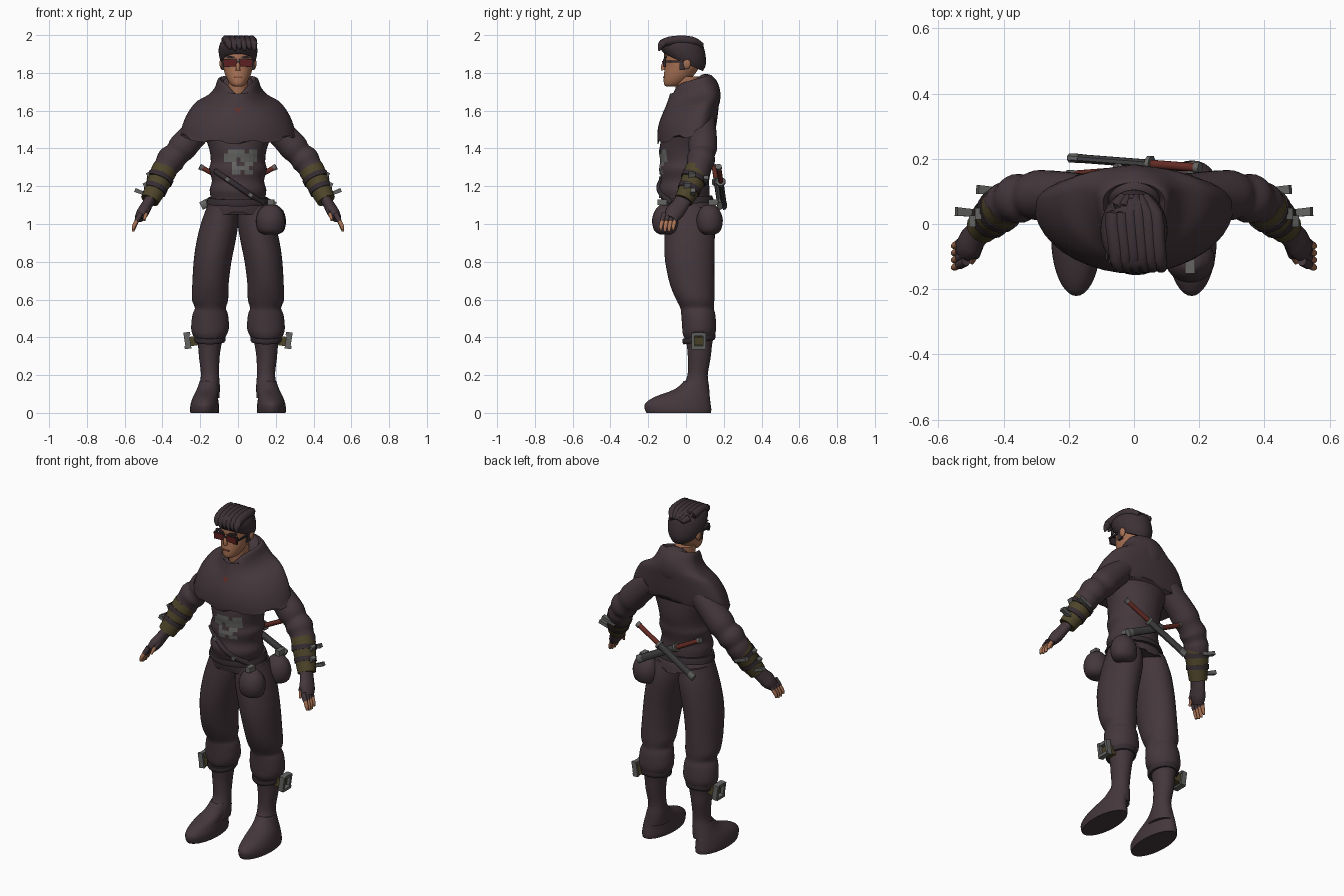
import bpy, bmesh, math
from mathutils import Vector, Matrix

cube = bpy.data.objects.get("Cube")
if cube:
    bpy.data.objects.remove(cube, do_unlink=True)


def material(name, r, g, b):
    m = bpy.data.materials.new(name)
    m.use_nodes = True
    m.diffuse_color = (r, g, b, 1)
    m.node_tree.nodes["Principled BSDF"].inputs["Base Color"].default_value = (r, g, b, 1)
    return m


cloth = material("dark plum cloth", .058, .038, .045)
hair = material("dark hair", .046, .031, .037)
leather = material("dark leather", .035, .025, .03)
skin_tone = material("skin", .40, .17, .09)
lens = material("red lens", .11, .014, .014)
red = material("red grip", .13, .025, .018)
olive = material("olive leather", .075, .058, .022)
metal = material("grey metal", .13, .13, .125)
steel = material("dark steel", .055, .055, .056)
lip = material("lip", .24, .08, .055)


def finish(name, bm, mat, smooth=True):
    bmesh.ops.recalc_face_normals(bm, faces=bm.faces)
    mesh = bpy.data.meshes.new(name)
    bm.to_mesh(mesh)
    bm.free()
    mesh.materials.append(mat)
    if smooth:
        for p in mesh.polygons:
            p.use_smooth = True
        mesh.set_sharp_from_angle(angle=math.radians(50))
    ob = bpy.data.objects.new(name, mesh)
    bpy.context.collection.objects.link(ob)
    return ob


def spline(rows, steps):
    """Smoothly interpolate between rows of numbers."""
    out = []
    for i in range(len(rows) - 1):
        quad = [rows[max(i - 1, 0)], rows[i], rows[i + 1], rows[min(i + 2, len(rows) - 1)]]
        for s in range(steps):
            t = s / steps
            out.append([b + .5 * t * (c - a + t * (2*a - 5*b + 4*c - d + t * (3*b - a - 3*c + d)))
                        for a, b, c, d in zip(*quad)])
    return out + [list(rows[-1])]


def bridge(name, loops, mat):
    bm = bmesh.new()
    rows = [[bm.verts.new(p) for p in loop] for loop in loops]
    n = len(rows[0])
    for low, high in zip(rows, rows[1:]):
        for i in range(n):
            j = (i + 1) % n
            bm.faces.new((low[i], low[j], high[j], high[i]))
    bm.faces.new(rows[0][::-1])
    bm.faces.new(rows[-1])
    return finish(name, bm, mat)


def loft(name, rings, mat, tilt=(0, 0), bias=.5, shape=None, n=40, steps=3, side=1):
    """Stack level rings given as height, centre x, half width, front y, back y."""
    rows = spline(rings, steps)
    loops = []
    for k, (z, cx, rx, front, back) in enumerate(rows):
        f = k / (len(rows) - 1)
        slope = tilt[0] + (tilt[1] - tilt[0]) * f
        mid = front + (back - front) * bias
        loop = []
        for i in range(n):
            a = math.tau * i / n
            s = math.sin(a)
            dy = s * (back - mid if s > 0 else mid - front)
            dz = shape(f, a) if shape else 0
            loop.append((side * (cx + rx * math.cos(a)), mid + dy, z + slope * dy + dz))
        loops.append(loop)
    return bridge(name, loops, mat)


def tube(name, points, mat, side=1, n=14, flat=1, steps=3):
    """Sweep a round section along points given as x, y, z, radius."""
    rows = spline(points, steps)
    pos = [Vector((side * r[0], r[1], r[2])) for r in rows]
    loops = []
    for k, p in enumerate(pos):
        d = (pos[min(k + 1, len(pos) - 1)] - pos[max(k - 1, 0)]).normalized()
        u = d.cross(Vector((0, 1, 0)) if abs(d.y) < .9 else Vector((1, 0, 0))).normalized()
        v = d.cross(u)
        loops.append([p + rows[k][3] * (flat * math.cos(a) * u + math.sin(a) * v)
                      for a in (math.tau * (i + .5) / n for i in range(n))])
    return bridge(name, loops, mat)


def box(name, loc, size, mat, turn=0, axis="Y"):
    bm = bmesh.new()
    bmesh.ops.create_cube(bm, size=1, matrix=Matrix.Translation(loc)
                          @ Matrix.Rotation(turn, 4, axis) @ Matrix.Diagonal((*size, 1)))
    return finish(name, bm, mat, False)


def ball(name, loc, size, mat):
    bm = bmesh.new()
    bmesh.ops.create_uvsphere(bm, u_segments=20, v_segments=12, radius=1,
                              matrix=Matrix.Translation(loc) @ Matrix.Diagonal((*size, 1)))
    return finish(name, bm, mat)


# Tunic with soft folds and a ragged hem
torso = loft("tunic", [
    (1.05, 0, .175, -.12, .15), (1.10, 0, .163, -.13, .14), (1.13, 0, .145, -.13, .125),
    (1.18, 0, .15, -.145, .125), (1.23, 0, .138, -.133, .122), (1.29, 0, .153, -.14, .135),
    (1.33, 0, .144, -.133, .138), (1.40, 0, .153, -.14, .15), (1.5, 0, .19, -.12, .15)],
    cloth, shape=lambda f, a: .015 * (math.sin(7 * a) > 0) * (f == 0))
loft("belt", [(1.105, 0, .168, -.14, .148), (1.12, 0, .165, -.142, .145),
              (1.14, 0, .157, -.14, .138)], leather, tilt=(.08, .08))


# Shoulder cape with collar and lowered hood
def cape_edge(f, a):
    if f == 0:
        return .022 * (math.sin(9 * a + .6) > .2)
    return -.05 * max(0, -math.sin(a)) ** 9 if f > .7 else 0


cape = loft("hooded_cape", [
    (1.47, 0, .307, -.15, .155), (1.53, 0, .292, -.152, .165), (1.59, 0, .265, -.142, .172),
    (1.645, 0, .222, -.12, .178), (1.68, 0, .16, -.105, .178), (1.72, 0, .124, -.09, .168),
    (1.765, 0, .107, -.075, .14), (1.765, 0, .088, -.06, .12), (1.68, 0, .065, -.04, .09)],
    cloth, tilt=(.22, .3), bias=.7, shape=cape_edge)
ball("hood_fold", (0, .105, 1.68), (.115, .078, .115), cloth)


def on_front(ob, x, z, lift=.004):
    hit, loc, _, _ = ob.ray_cast(Vector((x, -1, z)), Vector((0, 1, 0)))
    return loc - Vector((0, lift, 0)) if hit else Vector((x, -.13, z))


bpy.context.view_layer.update()

# Grey patchwork laid on the chest, and a red clasp
bm = bmesh.new()
cell = .022
rows = (".####.##", "########", "###.####", "..#..##.", "..####..", "..##.##.")
for r, row in enumerate(rows):
    for c, mark in enumerate(row):
        if mark == "#":
            x, z = -.075 + c * cell, 1.395 - r * cell
            bm.faces.new([bm.verts.new(on_front(torso, x + i * cell, z - j * cell))
                          for i, j in ((0, 0), (0, 1), (1, 1), (1, 0))])
finish("chest_patches", bm, metal, False)
bm = bmesh.new()
bm.faces.new([bm.verts.new(on_front(cape, x, z))
              for x, z in ((-.022, 1.62), (0, 1.585), (.022, 1.62), (0, 1.61))])
finish("cape_clasp", bm, red, False)

# Diagonal sash with studs
sash = [(*on_front(torso, -.12 + .25 * t, 1.28 - .17 * t, 0), .016) for t in (0, .25, .5, .75, 1)]
tube("sash", sash, leather, n=8)
for x, y, z, _ in sash[1::2]:
    box("sash_stud", (x, y - .015, z), (.022, .012, .022), metal, .6)

# Belt pouches
for label, y, x in (("front", -.11, .172), ("rear", .125, .178)):
    loft(label + "_pouch", [
        (.945, x, .035, y - .03, y + .03), (.965, x, .066, y - .058, y + .058),
        (1.02, x, .076, y - .07, y + .07), (1.07, x, .062, y - .055, y + .055),
        (1.10, x, .03, y - .03, y + .03)], cloth, n=24)
    box(label + "_pouch_clip", (x, y * 1.15, 1.115), (.03, .05, .03), metal)

# Head, neck and face
loft("neck", [(1.6, 0, .06, -.03, .09), (1.68, 0, .052, -.05, .07), (1.78, 0, .055, -.06, .07)], skin_tone)
loft("head", [
    (1.728, 0, .022, -.105, -.05), (1.742, 0, .042, -.117, -.01), (1.785, 0, .066, -.117, .04),
    (1.84, 0, .08, -.112, .075), (1.89, 0, .084, -.116, .085), (1.94, 0, .078, -.105, .08),
    (1.975, 0, .045, -.06, .04)], skin_tone)
tube("nose", [(0, -.108, 1.87, .008), (0, -.122, 1.835, .011), (0, -.118, 1.815, .013)], skin_tone, n=8)
box("mouth", (0, -.116, 1.778), (.042, .009, .008), lip)
for side, tag in ((1, "left_"), (-1, "right_")):
    ball(tag + "ear", (side * .086, .005, 1.85), (.012, .02, .03), skin_tone)
    box(tag + "brow", (side * .042, -.11, 1.885), (.05, .014, .009), hair, side * -.12)
    box(tag + "lens", (side * .041, -.116, 1.853), (.064, .012, .034), lens, side * .06)
    box(tag + "lens_rim", (side * .041, -.113, 1.854), (.072, .012, .042), leather, side * .06)
    box(tag + "glasses_arm", (side * .085, -.055, 1.86), (.006, .11, .01), leather)
    box(tag + "sideburn", (side * .081, -.02, 1.845), (.012, .03, .06), hair)
box("glasses_bridge", (0, -.121, 1.86), (.025, .01, .008), leather)

# Hair cap and swept locks
loft("hair_cap", [
    (1.855, 0, .086, -.115, .09), (1.885, 0, .099, -.133, .105), (1.93, 0, .102, -.143, .102),
    (1.97, 0, .086, -.118, .085), (1.985, 0, .05, -.07, .05)], hair, tilt=(-.45, 0))
for i in range(6):
    x = -.065 + .026 * i
    tube("hair_lock", [(x * .5, .085, 1.945, .014), (x, .03, 1.97, .024),
                       (x + .008, -.06, 1.973, .025), (x + .016, -.125, 1.955, .022),
                       (x + .024, -.143, 1.925 - .008 * (i % 2), .005)], hair, n=8)

for side, tag in ((1, "left_"), (-1, "right_")):
    # Baggy trousers gathered below the knee
    loft(tag + "trouser", [
        (1.09, .085, .08, -.1, .13), (1.0, .098, .099, -.11, .15), (.9, .118, .103, -.115, .152),
        (.8, .135, .1, -.11, .15), (.68, .146, .096, -.085, .15), (.6, .148, .096, -.052, .15),
        (.555, .146, .082, -.03, .147), (.52, .147, .094, -.025, .155), (.45, .148, .1, -.02, .16),
        (.41, .15, .088, -.015, .152), (.375, .15, .062, .005, .14)], cloth, side=side)
    # Boots
    loft(tag + "boot_shaft", [
        (.4, .15, .07, -.005, .145), (.36, .15, .062, .004, .138), (.29, .152, .054, .01, .13),
        (.2, .148, .048, .008, .115), (.14, .152, .056, -.02, .122), (.08, .158, .06, -.05, .125)],
        cloth, side=side)
    loft(tag + "foot", [
        (0, .177, .075, -.21, .132), (.02, .177, .077, -.218, .134), (.05, .176, .074, -.216, .13),
        (.085, .172, .066, -.165, .126), (.125, .16, .058, -.06, .122), (.17, .152, .05, -.01, .115)],
        cloth, side=side)
    loft(tag + "knee_strap", [(.375, .15, .078, -.012, .15), (.385, .15, .084, -.018, .155),
                              (.405, .15, .084, -.018, .155)], leather, side=side, tilt=(.15, .15))
    # Buckle on the outer calf
    box(tag + "buckle_block", (side * .238, .068, .38), (.05, .055, .05), olive, side * .15)
    for k in (-1, 1):
        box(tag + "buckle_post", (side * .268, .068 + k * .031, .383), (.03, .016, .088), metal, side * .15)
        box(tag + "buckle_bar", (side * .268, .068, .383 + k * .035), (.03, .07, .018), metal, side * .15)

    # Sleeve with folds
    tube(tag + "sleeve", [
        (.16, .085, 1.545, .07), (.25, .09, 1.455, .074), (.295, .088, 1.405, .077),
        (.325, .085, 1.37, .068), (.355, .078, 1.34, .076), (.378, .068, 1.305, .066),
        (.395, .06, 1.275, .068), (.42, .04, 1.22, .055)], cloth, side, n=20)
    # Bracer, straps and throwing spikes
    arm = [(.388, .062, 1.29, .067), (.412, .042, 1.24, .066), (.437, .018, 1.185, .058),
           (.467, -.012, 1.125, .05)]
    tube(tag + "bracer", arm, olive, side, n=18)
    for k in (1, 2):
        x, y, z, r = arm[k]
        tube(tag + "bracer_strap", [(x - .005, y + .005, z + .011, r + .005),
                                    (x + .005, y - .005, z - .011, r + .004)], leather, side, n=18)
        box(tag + "bracer_buckle", (side * (x + r * .9), y - .01, z + .02), (.022, .035, .03), metal, side * .45)
    for x, y, z in ((.40, .1, 1.215), (.465, .032, 1.148)):
        tube(tag + "spike", [(x, y, z, .014), (x + .08, y + .006, z + .032, .019)], metal, side, n=4, flat=.8)
    box(tag + "sleeve_buckle", (side * .395, .05, 1.335), (.04, .03, .018), metal, side * .6)
    # Gloved hand with bare fingertips
    tube(tag + "glove", [(.455, -.002, 1.15, .044), (.485, -.035, 1.095, .046),
                         (.505, -.062, 1.06, .05), (.525, -.082, 1.028, .036)], cloth, side, flat=.65)
    for k in range(4):
        y = -.048 - .022 * k
        drop = .008 * (k in (1, 2))
        tube(tag + "finger_sleeve", [(.515, y, 1.055, .015), (.537, y - .012, 1.015, .014)], cloth, side, n=8)
        tube(tag + "fingertip", [(.533, y - .009, 1.022, .0115), (.55, y - .018, .99 - drop, .011),
                                 (.555, y - .019, .968 - drop, .006)], skin_tone, side, n=8)
    tube(tag + "thumb_sleeve", [(.475, -.055, 1.09, .018), (.488, -.098, 1.055, .015)], cloth, side, n=8)
    tube(tag + "thumb_tip", [(.487, -.094, 1.058, .012), (.497, -.118, 1.02, .007)], skin_tone, side, n=8)

    # Crossed daggers at the back of the waist
    depth = .188 if side > 0 else .165
    start, end = Vector((.195, depth - .015, 1.3)), Vector((-.195, depth + .015, 1.095))

    def dagger(part, a, b, r, mat, flat=1):
        tube(tag + "dagger_" + part, [(*start.lerp(end, t), r) for t in (a, b)], mat, side, n=8, flat=flat)

    dagger("grip", 0, .36, .014, red)
    dagger("pommel", -.02, .02, .017, metal)
    dagger("guard", .36, .39, .026, metal)
    dagger("scabbard", .39, .93, .014, steel, 1.6)
    dagger("tip", .92, 1, .015, metal, 1.6)
